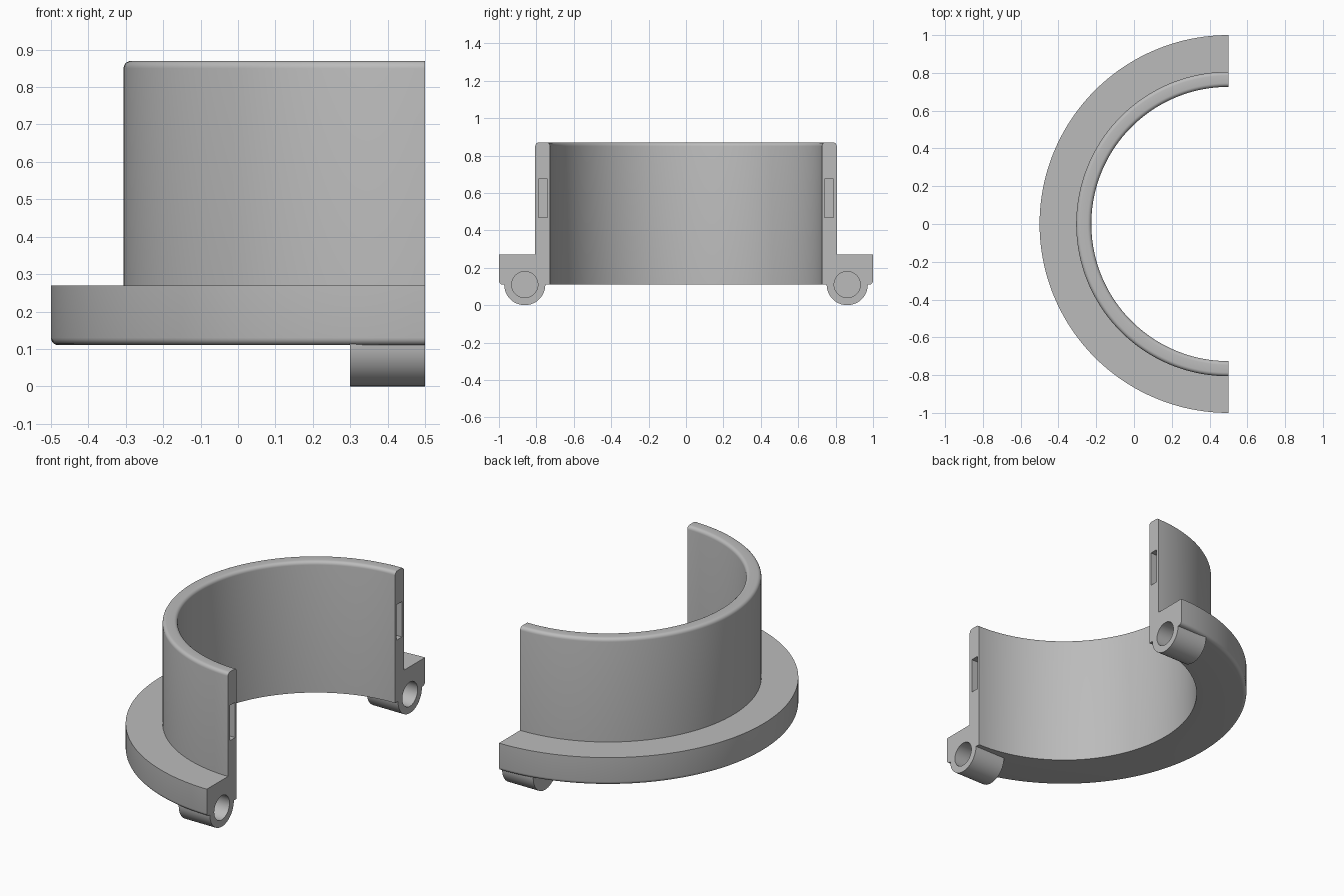
import bpy, bmesh
from math import sin, cos, pi

if "Cube" in bpy.data.objects:
    bpy.data.objects.remove(bpy.data.objects["Cube"], do_unlink=True)

CUT_X = 0.5            # plane of the split face, also the ring axis
R_IN, R_WALL, R_FLANGE = 0.726, 0.806, 1.0
Z_BASE, Z_FLANGE, Z_TOP = 0.11, 0.27, 0.87
FILLET, STEPS, SEGMENTS = 0.02, 5, 96

grey = bpy.data.materials.new("plain grey")
grey.use_nodes = True
grey.diffuse_color = (0.5, 0.5, 0.5, 1)
grey.node_tree.nodes["Principled BSDF"].inputs["Base Color"].default_value = (0.5, 0.5, 0.5, 1)


def finish(bm, name):
    bmesh.ops.recalc_face_normals(bm, faces=bm.faces)
    mesh = bpy.data.meshes.new(name)
    bm.to_mesh(mesh)
    bm.free()
    mesh.materials.append(grey)
    obj = bpy.data.objects.new(name, mesh)
    bpy.context.collection.objects.link(obj)
    return obj


def loft(loops, name):
    """Join equal closed loops into a solid with capped ends."""
    bm = bmesh.new()
    rings = [[bm.verts.new(p) for p in loop] for loop in loops]
    count = len(rings[0])
    for a, b in zip(rings, rings[1:]):
        for i in range(count):
            j = (i + 1) % count
            bm.faces.new((a[i], a[j], b[j], b[i]))
    bm.faces.new(rings[0])
    bm.faces.new(rings[-1])
    return finish(bm, name)


def prism(outline, x0, x1, name):
    return loft([[(x, y, z) for y, z in outline] for x in (x0, x1)], name)


def circle(y, z, r, n=48):
    return [(y + r * cos(2 * pi * i / n), z + r * sin(2 * pi * i / n)) for i in range(n)]


def arc(r, z, start):
    angles = [start + pi / 2 * i / STEPS for i in range(STEPS + 1)]
    return [(r + FILLET * cos(a), z + FILLET * sin(a)) for a in angles]


def combine(target, tool, operation):
    mod = target.modifiers.new(operation, 'BOOLEAN')
    mod.object, mod.operation, mod.solver = tool, operation, 'EXACT'
    bpy.context.view_layer.objects.active = target
    bpy.ops.object.modifier_apply(modifier=mod.name)
    bpy.data.objects.remove(tool, do_unlink=True)


# Half collar: flange and sleeve in one swept profile
profile = [(R_IN, Z_BASE)]
profile += arc(R_FLANGE - FILLET, Z_BASE + FILLET, -pi / 2)
profile += [(R_FLANGE, Z_FLANGE), (R_WALL, Z_FLANGE)]
profile += arc(R_WALL - FILLET, Z_TOP - FILLET, 0)
profile += arc(R_IN + FILLET, Z_TOP - FILLET, pi / 2)
sweep = [pi / 2 + pi * i / SEGMENTS for i in range(SEGMENTS + 1)]
collar = loft([[(CUT_X + r * cos(a), r * sin(a), z) for r, z in profile]
               for a in sweep], "half_collar")

# Pin bosses, blind pin holes and sleeve slots on both sides
for side in (-1, 1):
    y = 0.862 * side
    combine(collar, prism(circle(y, Z_BASE, 0.11), 0.3, CUT_X, "boss"), 'UNION')
    combine(collar, prism(circle(y, Z_BASE, 0.07), 0.34, 0.6, "pin_hole"), 'DIFFERENCE')
    near, far = 0.74 * side, 0.788 * side
    slot = [(near, 0.47), (far, 0.47), (far, 0.675), (near, 0.675)]
    combine(collar, prism(slot, 0.4, 0.6, "slot"), 'DIFFERENCE')

# Smooth curved walls, crisp edges
bpy.ops.object.select_all(action='DESELECT')
collar.select_set(True)
bpy.context.view_layer.objects.active = collar
bpy.ops.object.shade_smooth_by_angle(angle=pi / 6)
